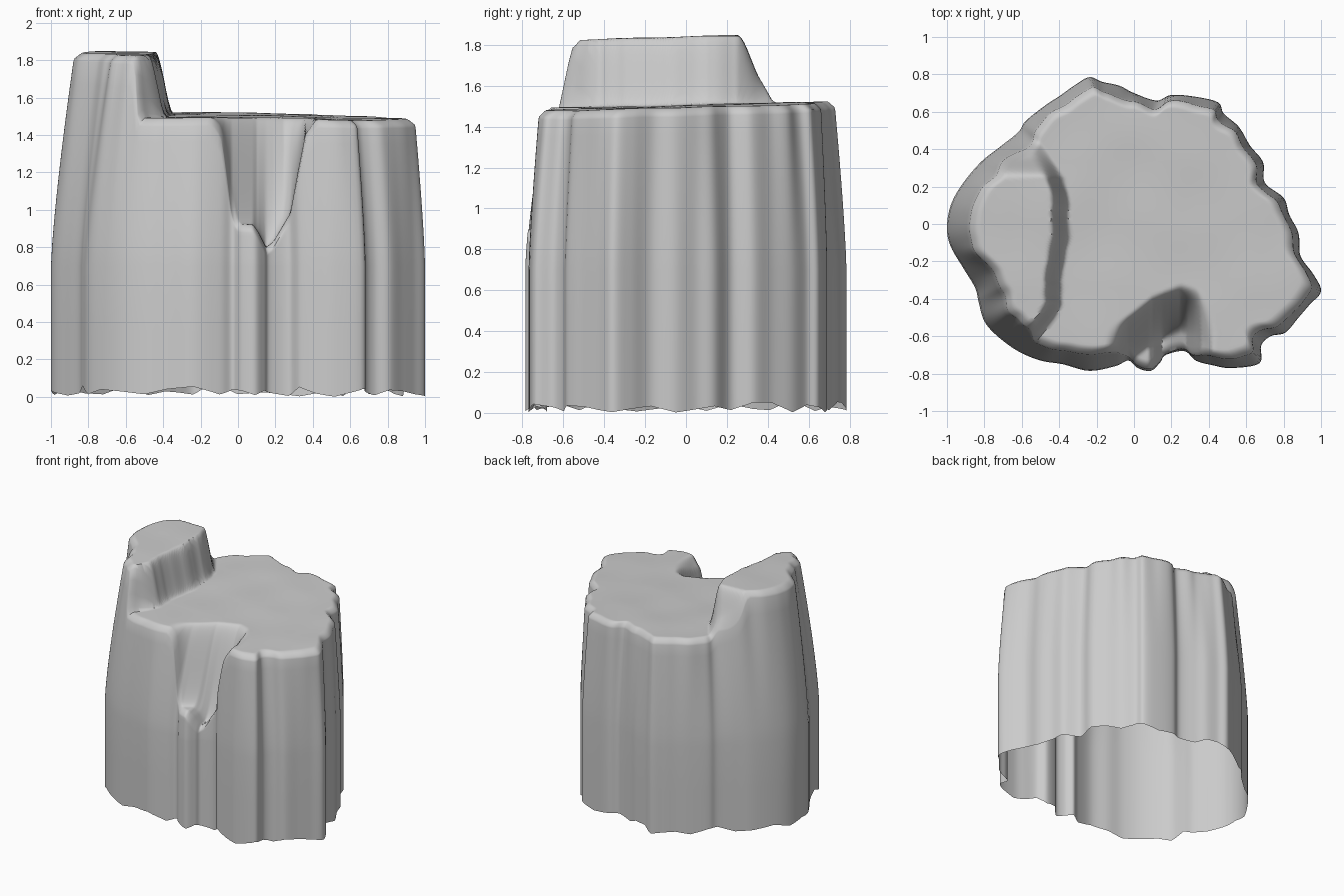
import bpy, bmesh, random
from mathutils import Vector, noise

if "Cube" in bpy.data.objects:
    bpy.data.objects.remove(bpy.data.objects["Cube"])

random.seed(4)
SUB, CAP_RINGS = 6, 56

# Bark outline seen from above, counter-clockwise from the right tip
OUT = [(1.0, -.36), (.96, -.27), (.89, -.17), (.88, -.05), (.83, .05), (.80, .14), (.70, .22),
       (.69, .33), (.62, .42), (.56, .52), (.48, .59), (.45, .65), (.33, .68), (.2, .69),
       (.12, .66), (0, .70), (-.08, .74), (-.17, .76), (-.24, .785), (-.32, .74), (-.39, .69),
       (-.48, .63), (-.58, .55), (-.62, .49), (-.72, .41), (-.82, .33), (-.92, .21), (-.98, .1),
       (-1.0, -.02), (-.98, -.12), (-.91, -.24), (-.85, -.34), (-.83, -.42), (-.80, -.52),
       (-.73, -.60), (-.62, -.68), (-.5, -.73), (-.38, -.75), (-.24, -.785), (-.1, -.76),
       (-.03, -.73), (.02, -.77), (.09, -.785), (.14, -.74), (.17, -.70), (.27, -.68),
       (.33, -.73), (.42, -.755), (.52, -.77), (.67, -.745), (.68, -.65), (.73, -.6),
       (.81, -.58), (.88, -.5), (.94, -.43)]

# Raised block edge: y -> x of the step
STEP = [(-.65, -.58), (-.5, -.47), (-.42, -.42), (-.3, -.43), (-.1, -.395), (.1, -.385),
        (.25, -.42), (.38, -.5), (.55, -.62)]
# Front notch: x -> rim height
NOTCH = [(-.14, 1.5), (-.09, 1.38), (-.06, 1.15), (-.035, .97), (0, .94), (.08, .94),
         (.11, .9), (.15, .82), (.19, .85), (.28, 1.0), (.32, 1.22), (.36, 1.42), (.42, 1.5)]
# Front notch: x -> y where the slope begins
NOTCH_BACK = [(-.14, -.56), (0, -.46), (.1, -.38), (.25, -.32), (.34, -.34), (.42, -.45)]


def lerp_table(table, v):
    if v <= table[0][0]:
        return table[0][1]
    for (a, p), (b, q) in zip(table, table[1:]):
        if v <= b:
            return p + (q - p) * (v - a) / (b - a)
    return table[-1][1]


def smooth(t):
    t = max(0, min(1, t))
    return t * t * (3 - 2 * t)


def height(p):
    """Height of the sawn top surface at p."""
    x, y = p.x, p.y
    z = 1.503 + .025 * y - .012 * x + .008 * noise.noise(Vector((x * 3, y * 3, 0)))
    edge = lerp_table(STEP, y) + .012 * noise.noise(Vector((0, y * 9, 2)))
    side = smooth((edge + .045 - x) / .10)
    z += side * (.24 * smooth((.39 - y) / .14) + .09 * smooth((.52 - y) / .16))
    depth = max(0, 1.5 - lerp_table(NOTCH, x))
    z -= depth * smooth((lerp_table(NOTCH_BACK, x) - y) / .27)
    return z


def inset(p, z):
    """Taper of the bark towards the top, strongest on the left and front."""
    d = p.normalized()
    amount = .05 + .03 * max(0, -d.x) + .03 * max(0, -d.y) - .015 * max(0, d.x)
    wobble = .028 * noise.noise(Vector((p.x * 7, p.y * 7, 5)))
    return (amount + wobble) * (max(0, z - .7) / .8) ** 1.3


def taper(p, z):
    return p - p.normalized() * inset(p, z)


# Smooth the outline with a closed Catmull-Rom curve; ragged lower edge alongside
n = len(OUT)
pts = [Vector((x, y, 0)) for x, y in OUT]
jag = [random.uniform(.015, .06) if i % 3 else random.uniform(0, .015) for i in range(n)]
outline, base_z = [], []
for i in range(n):
    a, b, c, d = (pts[(i + k) % n] for k in (-1, 0, 1, 2))
    for s in range(SUB):
        t = s / SUB
        outline.append(.5 * (2 * b + (c - a) * t + (2 * a - 5 * b + 4 * c - d) * t ** 2
                             + (3 * b - a - 3 * c + d) * t ** 3))
        base_z.append(jag[i] + (jag[(i + 1) % n] - jag[i]) * t)

bm = bmesh.new()
columns = []
for p, z0 in zip(outline, base_z):
    # Find where the tapered bark meets the top surface
    zr = 1.5
    for _ in range(5):
        zr = height(taper(p, zr))
    rim = taper(p, zr)
    wall_top = zr - .045
    zs = [z0, .35] + [.7 + (wall_top - .7) * k / 9 for k in range(10)]
    col = []
    for z in zs:
        q = taper(p, z)
        col.append(bm.verts.new((q.x, q.y, z)))
    # Top surface, with a worn rounded edge
    for r in range(CAP_RINGS):
        f = 1 - r / CAP_RINGS
        q = rim * (f * (.99 if r else 1) ** 1)
        worn = .03 * max(0, 1 - r / 2.5) ** 2
        col.append(bm.verts.new((q.x, q.y, height(q) - worn)))
    columns.append(col)

centre = bm.verts.new((0, 0, height(Vector((0, 0, 0)))))
for i, a in enumerate(columns):
    b = columns[(i + 1) % len(columns)]
    for k in range(len(a) - 1):
        bm.faces.new((a[k], b[k], b[k + 1], a[k + 1]))
    bm.faces.new((a[-1], b[-1], centre))

mesh = bpy.data.meshes.new("tree_stump")
bm.to_mesh(mesh)
bm.free()
stump = bpy.data.objects.new("tree_stump", mesh)
bpy.context.collection.objects.link(stump)
bpy.context.view_layer.objects.active = stump
stump.select_set(True)
bpy.ops.object.shade_smooth_by_angle(angle=.9)
